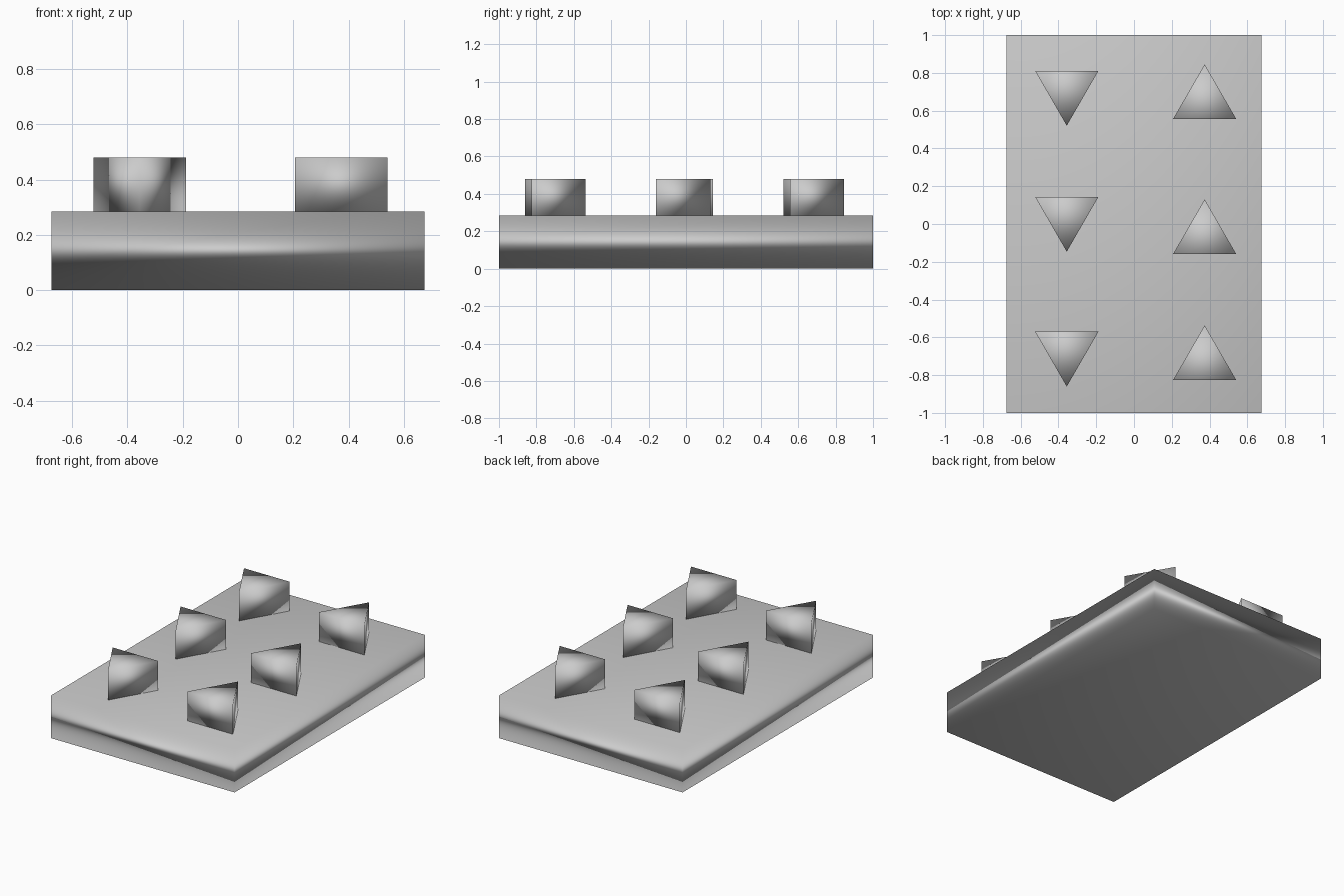
import bpy
import math

if "Cube" in bpy.data.objects:
    bpy.data.objects.remove(bpy.data.objects["Cube"])


def soften(obj):
    # Smooth shading with area-weighted normals
    obj.data.polygons.foreach_set("use_smooth", [True] * len(obj.data.polygons))
    mod = obj.modifiers.new("area_normals", 'WEIGHTED_NORMAL')
    mod.mode = 'FACE_AREA'
    mod.keep_sharp = False


SLAB_H, TOP = 0.285, 0.48
STUD_R = 0.335 / math.sqrt(3)

# Base slab
bpy.ops.mesh.primitive_cube_add(size=1, location=(0, 0, SLAB_H / 2))
slab = bpy.context.object
slab.name = "base_slab"
slab.scale = (1.35, 2.0, SLAB_H)
bpy.ops.object.transform_apply(location=False, rotation=False, scale=True)
soften(slab)


def stud(name, x, y, point_angle):
    # Triangular prism with one corner pointing along point_angle
    bpy.ops.mesh.primitive_cylinder_add(vertices=3, radius=STUD_R, depth=TOP - SLAB_H,
                                        location=(x, y, (TOP + SLAB_H) / 2))
    obj = bpy.context.object
    obj.name = name
    v = obj.data.vertices[0].co
    obj.rotation_euler.z = point_angle - math.atan2(v.y, v.x)
    soften(obj)


# Left column points to the front, right column to the back
for i, (left_y, right_y) in enumerate([(0.714, 0.652), (0.047, -0.063), (-0.667, -0.730)], 1):
    stud(f"left_triangle_stud_{i}", -0.356, left_y, -math.pi / 2)
    stud(f"right_triangle_stud_{i}", 0.374, right_y, math.pi / 2)
